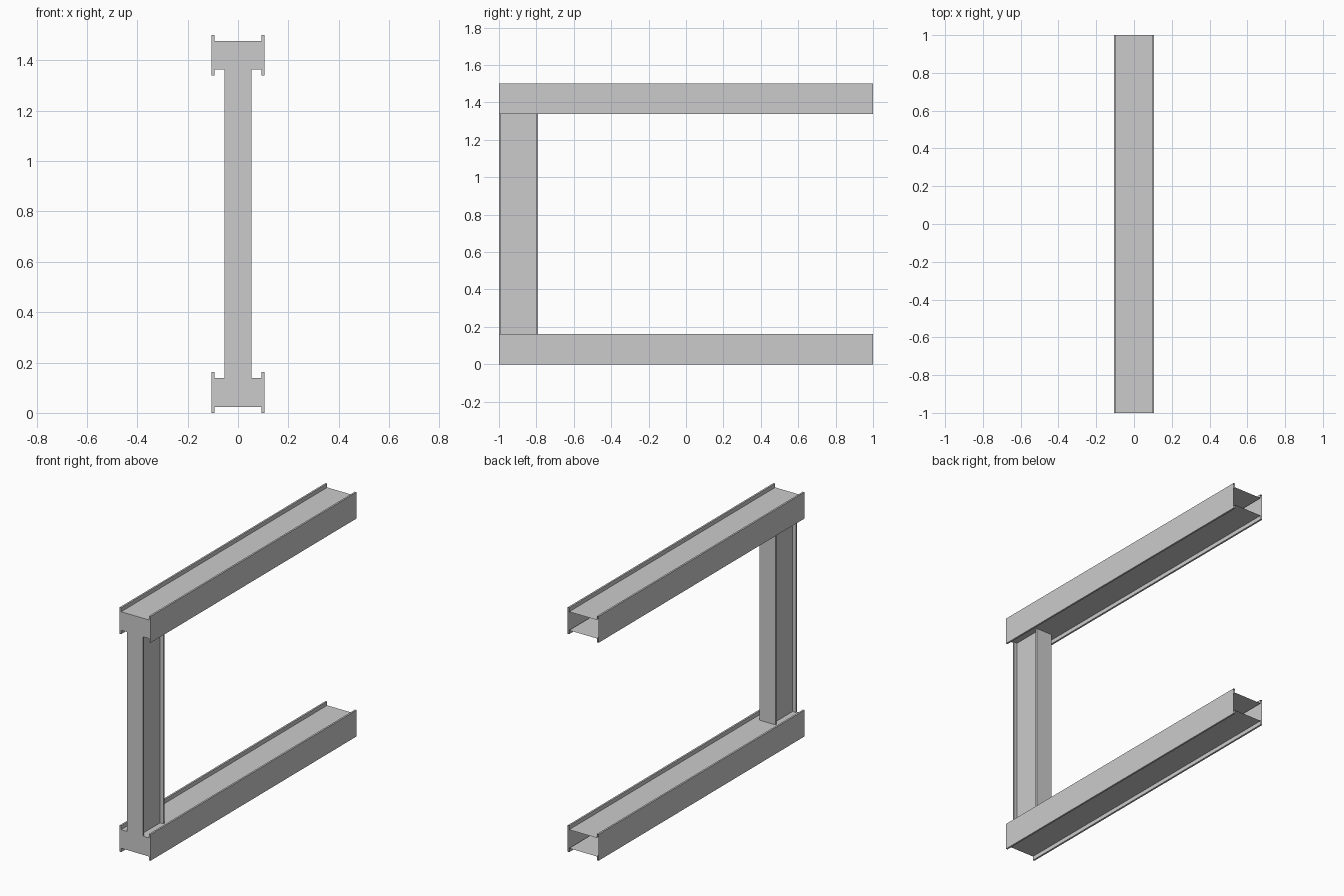
import bpy, bmesh
from mathutils import Vector

if "Cube" in bpy.data.objects:
    bpy.data.objects.remove(bpy.data.objects["Cube"])


def h_profile(half_w, half_t, half_web, flange):
    """H outline: flanges at both ends of u, recessed web between them."""
    w, t, b, i = half_w, half_t, half_web, half_w - flange
    return [(-w, -t), (-i, -t), (-i, -b), (i, -b), (i, -t), (w, -t),
            (w, t), (i, t), (i, b), (-i, b), (-i, t), (-w, t)]


def extrude_profile(name, points, direction, cap_start):
    """Sweep a 3D outline along a direction, optionally closing its start."""
    bm = bmesh.new()
    start = [bm.verts.new(p) for p in points]
    end = [bm.verts.new(Vector(p) + Vector(direction)) for p in points]
    n = len(points)
    for k in range(n):
        j = (k + 1) % n
        bm.faces.new((start[k], start[j], end[j], end[k]))
    if cap_start:
        bm.faces.new(start[::-1])
    bmesh.ops.recalc_face_normals(bm, faces=bm.faces)
    # an open shell: make sure the first outer wall points outward
    bm.faces.ensure_lookup_table()
    centre = sum((Vector(p) for p in points), Vector()) / n
    wall = bm.faces[n - 1]
    if wall.normal.dot(wall.calc_center_median() - centre) < 0:
        bmesh.ops.reverse_faces(bm, faces=bm.faces)
    mesh = bpy.data.meshes.new(name)
    bm.to_mesh(mesh)
    bm.free()
    obj = bpy.data.objects.new(name, mesh)
    bpy.context.collection.objects.link(obj)
    return obj


# Horizontal beams: capped at the front, open at the back
beam = h_profile(0.105, 0.081, 0.057, 0.011)
for name, z in (("bottom_beam", 0.081), ("top_beam", 1.42)):
    extrude_profile(name, [(u, -1, z + v) for u, v in beam], (0, 2, 0), True)

# Upright column between the two webs, flush with the front end
column = h_profile(0.105, 0.054, 0.032, 0.011)
low, high = 0.081 + 0.057, 1.42 - 0.057
extrude_profile("column", [(v, -0.895 + u, low) for u, v in column],
                (0, 0, high - low), False)
